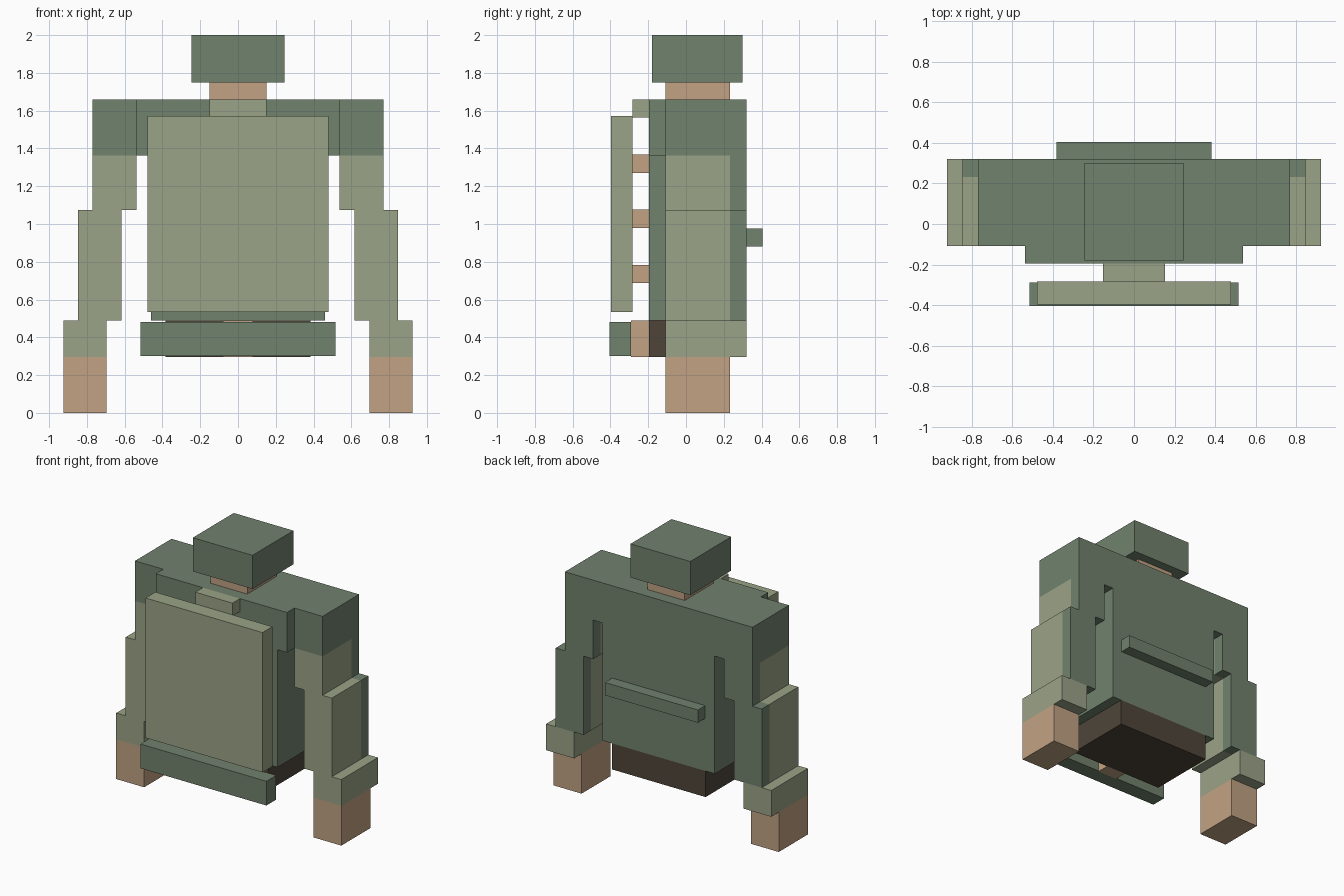
import bpy
import bmesh
from mathutils import Matrix, Vector

cube = bpy.data.objects.get("Cube")
if cube:
    bpy.data.objects.remove(cube, do_unlink=True)


def linear(c):
    c /= 255
    return c / 12.92 if c <= 0.04045 else ((c + 0.055) / 1.055) ** 2.4


def material(name, *srgb):
    colour = (*[linear(c) for c in srgb], 1)
    mat = bpy.data.materials.new(name)
    mat.use_nodes = True
    mat.diffuse_color = colour
    mat.node_tree.nodes["Principled BSDF"].inputs["Base Color"].default_value = colour
    return mat


dark_green = material("dark green", 113, 130, 110)
light_green = material("light green", 155, 163, 135)
tan = material("tan", 193, 162, 131)
brown = material("dark brown", 78, 69, 58)


def box(name, mat, x, y, z):
    """Axis-aligned box from (low, high) ranges."""
    lo, hi = (Vector(v) for v in zip(x, y, z))
    bm = bmesh.new()
    bmesh.ops.create_cube(bm, size=1, matrix=Matrix.Diagonal((*(hi - lo), 1)))
    mesh = bpy.data.meshes.new(name)
    bm.to_mesh(mesh)
    bm.free()
    mesh.materials.append(mat)
    obj = bpy.data.objects.new(name, mesh)
    obj.location = (lo + hi) / 2
    bpy.context.collection.objects.link(obj)


def centred(name, mat, half, y, z):
    box(name, mat, (-half, half), y, z)


def pair(name, mat, x, y, z):
    box("left_" + name, mat, x, y, z)
    box("right_" + name, mat, (-x[1], -x[0]), y, z)


# Depth ranges shared by several parts
body = (-0.195, 0.32)
arm = (-0.108, 0.32)
arm_front = (-0.108, 0.232)
arm_back = (0.232, 0.32)
link = (-0.283, -0.195)

# Head, neck and trunk
centred("head", dark_green, 0.245, (-0.18, 0.3), (1.75, 2))
centred("neck", tan, 0.152, arm_front, (1.66, 1.75))
centred("torso", dark_green, 0.46, body, (0.49, 1.66))
centred("hips", brown, 0.385, body, (0.297, 0.49))
centred("back_bar", dark_green, 0.382, (0.32, 0.405), (0.88, 0.975))

# Chest plate with its connectors
centred("chest_plate", light_green, 0.48, (-0.398, -0.283), (0.535, 1.573))
centred("collar_strap", light_green, 0.152, link, (1.563, 1.66))
for i in range(1, 4):
    top = 1.66 - 0.292 * i
    centred(f"plate_connector_{i}", tan, 0.152, link, (top - 0.097, top))

# Belt guard and its connector
centred("belt_guard", dark_green, 0.517, (-0.405, -0.29), (0.302, 0.482))
centred("belt_connector", tan, 0.08, (-0.29, -0.195), (0.297, 0.49))

# Arms, stepping outward towards the hands
pair("shoulder_bridge", dark_green, (0.46, 0.538), body, (1.363, 1.66))
pair("shoulder", dark_green, (0.538, 0.77), arm, (1.363, 1.66))
for name, x, z in (("upper_arm", (0.538, 0.77), (1.074, 1.363)),
                   ("forearm", (0.617, 0.846), (0.49, 1.074))):
    pair(name, light_green, x, arm_front, z)
    pair(name + "_guard", dark_green, x, arm_back, z)
pair("cuff", light_green, (0.695, 0.924), arm, (0.295, 0.49))
pair("hand", tan, (0.695, 0.924), arm_front, (0, 0.295))
